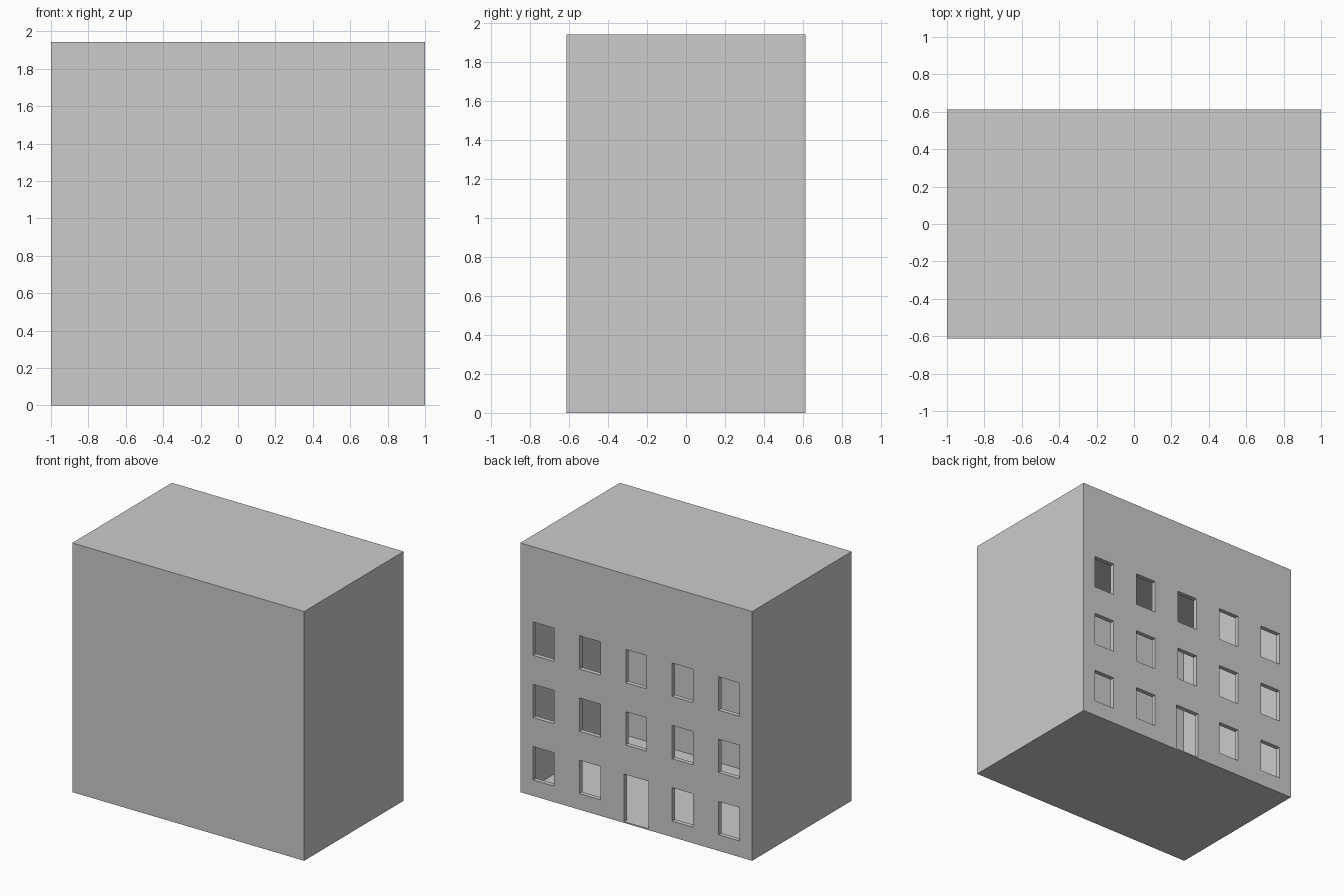
import bpy

if "Cube" in bpy.data.objects:
    bpy.data.objects.remove(bpy.data.objects["Cube"])

W, D, H = 2.0, 1.226, 1.943   # outer size
T = 0.035                     # wall thickness
FLOOR, ROOF = 0.01, 0.02      # slab thicknesses
STOREY = H / 4


def box(name, x, y, z):
    """Box from (min, max) ranges."""
    lo, hi = zip(x, y, z)
    bpy.ops.mesh.primitive_cube_add(size=1, location=[(a + b) / 2 for a, b in zip(lo, hi)])
    ob = bpy.context.object
    ob.name = name
    ob.scale = [b - a for a, b in zip(lo, hi)]
    bpy.ops.object.transform_apply(location=True, rotation=False, scale=True)
    return ob


def cut(target, cutter):
    mod = target.modifiers.new(cutter.name, 'BOOLEAN')
    mod.operation = 'DIFFERENCE'
    mod.solver = 'EXACT'
    mod.object = cutter
    bpy.context.view_layer.objects.active = target
    bpy.ops.object.modifier_apply(modifier=mod.name)
    bpy.data.objects.remove(cutter)


# Hollow building shell
shell = box("building_shell", (-W / 2, W / 2), (-D / 2, D / 2), (0, H))
cut(shell, box("room_cutter", (-W / 2 + T, W / 2 - T), (-D / 2 + T, D / 2 - T), (FLOOR, H - ROOF)))

# Three rows of openings through the back wall, door in the middle of the ground row
wall_y = (D / 2 - T - 0.05, D / 2 + 0.05)
for row in range(3):
    for col in range(-2, 3):
        x = col * 0.4
        if row == 0 and col == 0:
            c = box("door_cutter", (x - 0.105, x + 0.105), wall_y, (FLOOR, 0.38))
        else:
            z = 0.125 + row * STOREY
            c = box("window_cutter", (x - 0.09, x + 0.09), wall_y, (z, z + 0.26))
        cut(shell, c)
